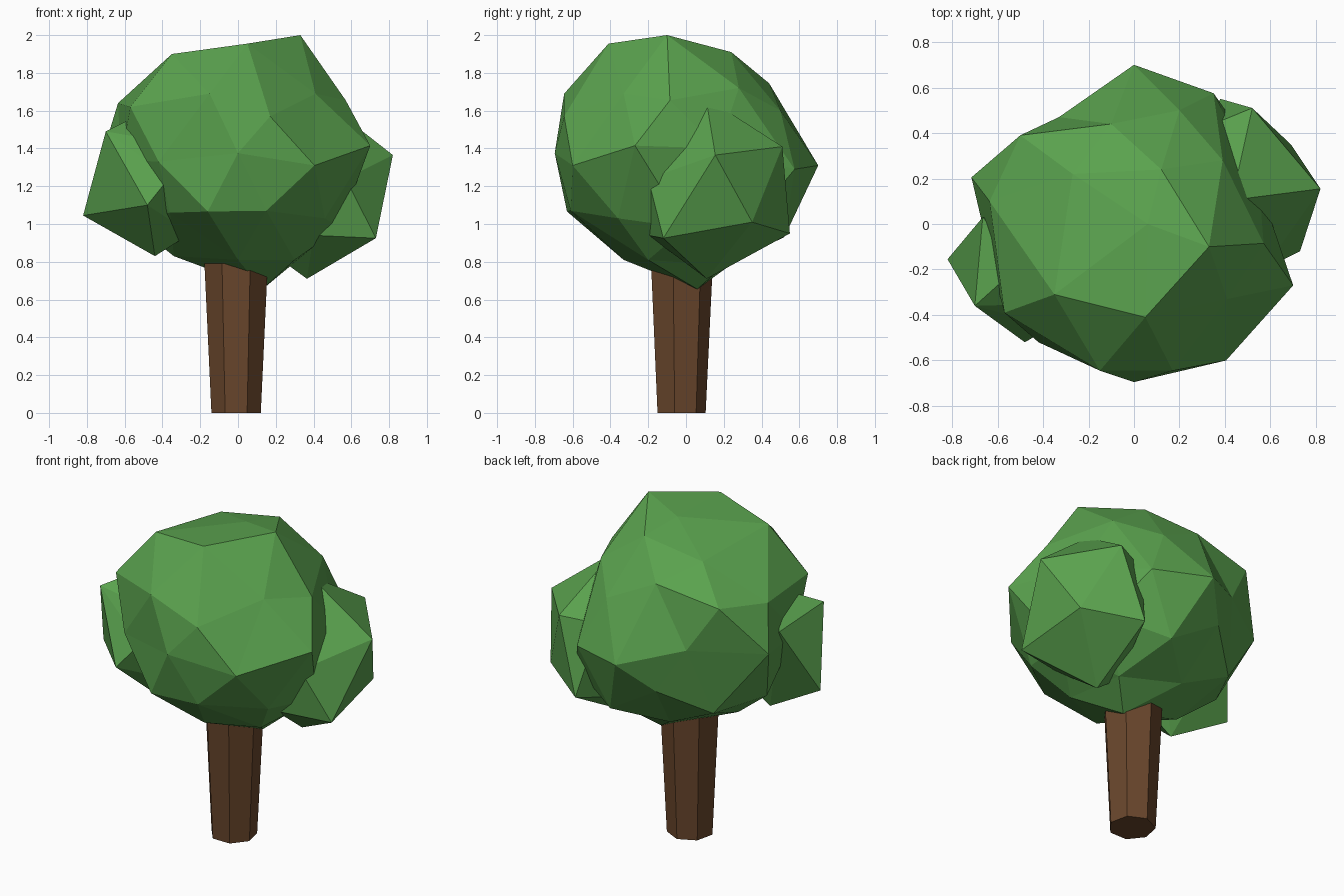
import bpy, bmesh, math
from mathutils import Vector


def material(name, rgb):
    m = bpy.data.materials.new(name)
    m.diffuse_color = (*rgb, 1)
    return m


leaf = material("leaf green", (0.102, 0.36, 0.076))
bark = material("bark brown", (0.142, 0.062, 0.025))


def finish(name, bm, mat):
    bmesh.ops.recalc_face_normals(bm, faces=bm.faces[:])
    mesh = bpy.data.meshes.new(name)
    bm.to_mesh(mesh)
    bm.free()
    mesh.materials.append(mat)
    obj = bpy.data.objects.new(name, mesh)
    bpy.context.collection.objects.link(obj)


def faceted_clump(name, points, mat):
    """Flat-shaded convex clump of leaves wrapped around a few corner points."""
    bm = bmesh.new()
    for p in points:
        bm.verts.new(p)
    bmesh.ops.convex_hull(bm, input=bm.verts[:])
    loose = [v for v in bm.verts if not v.link_faces]
    bmesh.ops.delete(bm, geom=loose, context='VERTS')
    finish(name, bm, mat)


def pulled_sphere(name, centre, radius, pulls, mat):
    """Icosphere whose corners are each pulled to the closest given point."""
    bm = bmesh.new()
    bmesh.ops.create_icosphere(bm, subdivisions=2, radius=radius)
    bmesh.ops.translate(bm, verts=bm.verts[:], vec=centre)
    free = {v: v.co.copy() for v in bm.verts}
    for p in map(Vector, pulls):
        v = min(free, key=lambda k: (free[k] - p).length)
        v.co = p
        del free[v]
    finish(name, bm, mat)


# Trunk: seven-sided, wider at the top, one corner facing the back
bpy.ops.mesh.primitive_cone_add(vertices=7, radius1=0.134, radius2=0.172, depth=0.79,
                                location=(-0.01, -0.03, 0.395))
trunk = bpy.context.object
trunk.name = "trunk"
if max(v.co.y for v in trunk.data.vertices) < 0.17:
    trunk.rotation_euler.z = math.pi / 2
trunk.data.materials.append(bark)

# Main crown
pulled_sphere("main_crown", (0, 0, 1.34), 0.7, [
    # top
    (0.33, -0.10, 2.0), (0.05, -0.41, 1.955), (-0.35, -0.31, 1.90),
    (0.12, 0.24, 1.91), (-0.27, 0.22, 1.845), (0.06, 0, 1.955),
    # upper rings
    (-0.10, 0.44, 1.745), (0.39, 0.28, 1.72), (0.57, -0.085, 1.655),
    (0.17, -0.645, 1.57), (-0.15, -0.645, 1.69), (-0.57, -0.39, 1.62),
    (-0.635, 0.10, 1.64), (-0.50, 0.39, 1.675), (0.41, -0.33, 1.69),
    (0.20, 0.50, 1.6),
    # middle ring
    (0, 0.70, 1.31), (0.35, 0.575, 1.29), (0.55, 0.17, 1.4),
    (0.70, -0.27, 1.415), (0.405, -0.60, 1.31), (0, -0.695, 1.375),
    (-0.715, 0.205, 1.38), (-0.33, 0.47, 1.40), (-0.62, -0.2, 1.34),
    (-0.42, -0.52, 1.33),
    # lower rings
    (-0.16, -0.63, 1.066), (0.15, -0.61, 1.07), (0.46, -0.36, 1.03),
    (-0.58, 0.03, 1.02), (-0.36, -0.42, 1.06), (0.16, 0.52, 0.93),
    (-0.42, 0.33, 0.98), (-0.17, 0.54, 1.13), (0.54, 0, 0.98), (0.5, 0.36, 1.03),
    # underside
    (0, -0.33, 0.81), (-0.34, -0.03, 0.83), (0.3, -0.2, 0.81),
    (0.28, 0.2, 0.78), (-0.1, 0.3, 0.83), (0.13, 0.06, 0.655),
], leaf)

# Small side clumps
faceted_clump("right_clump", [
    (0.82, 0.155, 1.365), (0.52, 0.51, 1.41), (0.73, -0.12, 0.925),
    (0.69, 0.35, 1.01), (0.38, 0.55, 0.95), (0.365, 0.11, 0.71),
    (0.57, -0.20, 1.24), (0.40, -0.20, 0.94), (0.43, 0.105, 1.67),
    (0.3, 0.42, 1.38), (0.2, 0.1, 0.83),
], leaf)
faceted_clump("left_clump", [
    (-0.82, -0.155, 1.045), (-0.70, -0.36, 1.49), (-0.665, 0.03, 1.44),
    (-0.50, -0.18, 1.59), (-0.48, -0.52, 1.10), (-0.44, -0.20, 0.83),
    (-0.36, -0.45, 1.25), (-0.35, -0.35, 1.43), (-0.3, -0.1, 1.2),
    (-0.25, -0.2, 0.95),
], leaf)
